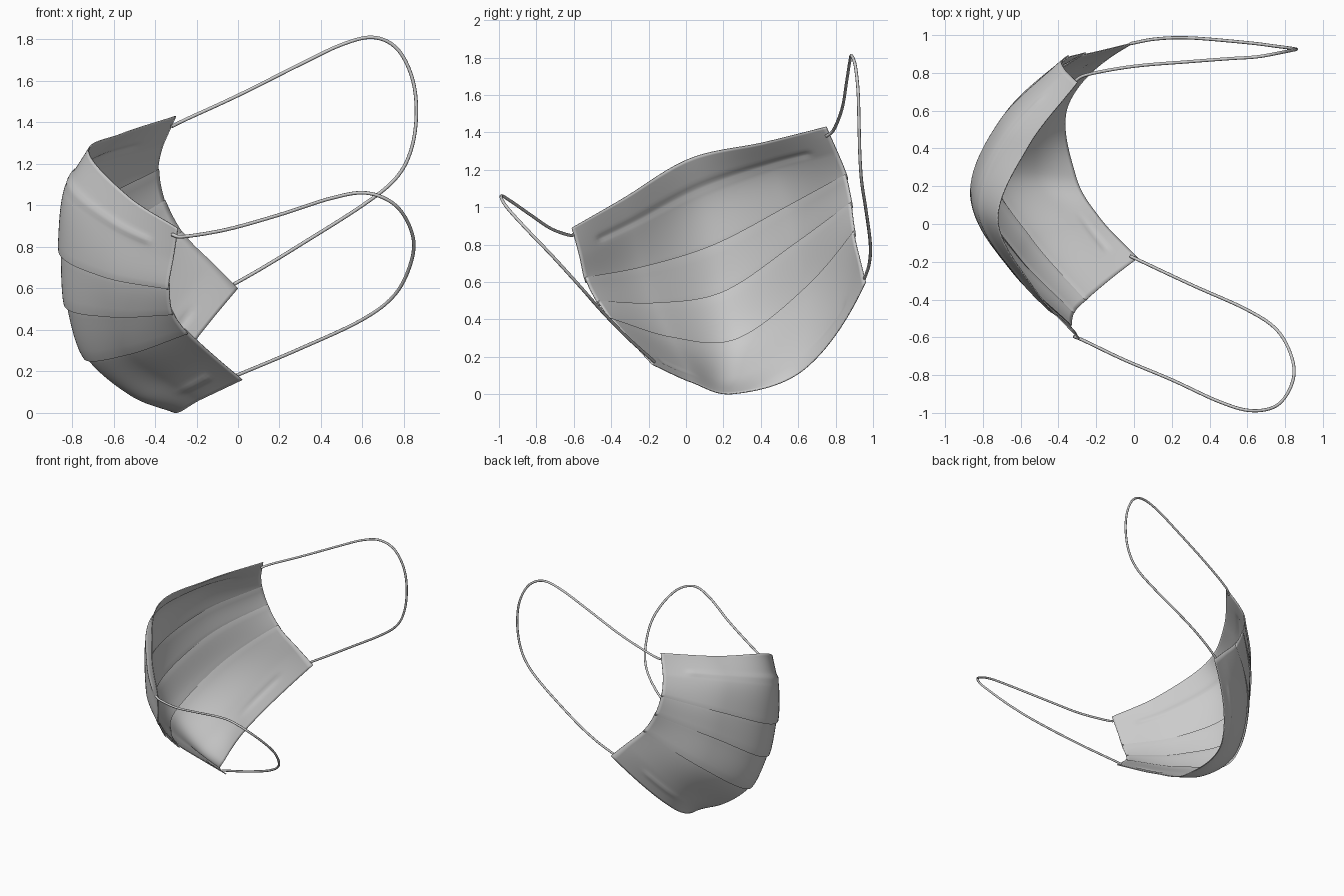
import bpy, bmesh, math
from mathutils import Vector

if "Cube" in bpy.data.objects:
    bpy.data.objects.remove(bpy.data.objects["Cube"])

# Five points across each row, near side to far side; rows run top edge to bottom edge
ROWS = [[Vector(p) for p in r] for r in [
    [(-.29, -.61, .89), (-.53, -.34, 1.045), (-.72, .02, 1.26), (-.56, .41, 1.345), (-.30, .75, 1.43)],
    [(-.31, -.57, .75), (-.61, -.28, .88), (-.83, .08, 1.06), (-.69, .46, 1.20), (-.36, .81, 1.29)],
    [(-.33, -.53, .60), (-.64, -.23, .66), (-.85, .15, .78), (-.70, .54, .98), (-.38, .86, 1.15)],
    [(-.31, -.46, .48), (-.61, -.16, .47), (-.825, .20, .53), (-.67, .58, .78), (-.34, .885, 1.0)],
    [(-.24, -.39, .39), (-.53, -.07, .29), (-.735, .27, .28), (-.59, .645, .55), (-.25, .90, .85)],
    [(-.11, -.28, .27), (-.33, .0, .15), (-.52, .27, .09), (-.43, .68, .34), (-.12, .93, .72)],
    [(.02, -.18, .16), (-.18, .03, .065), (-.31, .26, .004), (-.345, .64, .14), (0, .96, .60)],
]]


def spline(pts, t, bend=0):
    """Catmull-Rom through pts, t in 0..len-1; bend keeps the curvature going at the far end."""
    n = len(pts)
    i = max(0, min(int(math.floor(t)), n - 2))
    f = t - i
    p1, p2 = pts[i], pts[i + 1]
    p0 = pts[i - 1] if i > 0 else 2 * p1 - p2
    p3 = pts[i + 2] if i + 2 < n else 2 * p2 - p1 + bend * (p0 - 2 * p1 + p2)
    return .5 * (2 * p1 + (p2 - p0) * f + (2 * p0 - 5 * p1 + 4 * p2 - p3) * f * f
                 + (3 * p1 - p0 - 3 * p2 + p3) * f ** 3)


def surf(u, v):
    bend = max(0, min(1, (v - 2) / 3))
    pts = [spline(r, u * 4, bend) for r in ROWS]
    p = spline(pts, v)
    if v < 1:  # the stiff top band is almost flat down to the nose wire
        p = p.lerp(pts[0].lerp(pts[1], v), .75)
    return p


def normal(u, v):
    e = .02
    return (surf(u + e, v) - surf(u - e, v)).cross(surf(u, v + e) - surf(u, v - e)).normalized()


def ridge(u, v):
    """Raised nose wire in the top band and short seams in the bottom band."""
    fade = max(0, min(1, (u - .09) / .02, (.91 - u) / .02))
    nose = .008 * math.exp(-((v - .8) / .1) ** 2)
    seam = .006 * math.exp(-((v - 5.4) / .1) ** 2) * max(0, min(1, (abs(u - .5) - .2) / .1))
    return fade * (nose + seam)


# Mask body: four panels, each overlapping the next in a pleat
samples = []
for start, end, steps, lift in [(0, 2, 26, 1), (2, 3, 10, 1), (3, 4, 10, 1), (4, 6, 24, 0)]:
    for k in range(steps + 1):
        f = k / steps
        back = .16 * (1 - f) if start else 0
        samples.append((start + (end - start) * f, back, lift * f ** 2))

NU = 72
bm = bmesh.new()
grid = []
for v, back, lift in samples:
    line = []
    for i in range(NU + 1):
        u = i / NU
        mid = math.sin(math.pi * u)
        vv = v - back * (1 - .6 * mid)
        d = .015 * lift * (.6 + .4 * mid) + ridge(u, vv)
        line.append(bm.verts.new(surf(u, vv) + normal(u, vv) * d))
    grid.append(line)
for a, b in zip(grid, grid[1:]):
    for i in range(NU):
        bm.faces.new((a[i], a[i + 1], b[i + 1], b[i]))
mesh = bpy.data.meshes.new("mask_body")
bm.normal_update()
bm.to_mesh(mesh)
bm.free()
body = bpy.data.objects.new("mask_body", mesh)
bpy.context.collection.objects.link(body)
solid = body.modifiers.new("thickness", 'SOLIDIFY')
solid.thickness = .006
solid.offset = 0
bpy.context.view_layer.objects.active = body
body.select_set(True)
bpy.ops.object.shade_smooth_by_angle(angle=math.radians(40))


# Elastic ear loops
def ear_loop(name, path):
    pts = [Vector(p) for p in path]
    cu = bpy.data.curves.new(name, 'CURVE')
    cu.dimensions = '3D'
    cu.bevel_depth = .0085
    cu.bevel_resolution = 2
    cu.use_fill_caps = True
    n = (len(pts) - 1) * 8
    sp = cu.splines.new('POLY')
    sp.points.add(n)
    for i in range(n + 1):
        sp.points[i].co = (*spline(pts, i / 8), 1)
    sp.use_smooth = True
    bpy.context.collection.objects.link(bpy.data.objects.new(name, cu))


ear_loop("near_ear_loop", [
    (-.32, -.595, .86), (-.26, -.62, .85), (-.05, -.72, .885), (.2, -.825, .955), (.45, -.94, 1.035),
    (.62, -.988, 1.06), (.76, -.958, 1.0), (.838, -.84, .87), (.838, -.715, .74), (.76, -.565, .575),
    (.6, -.455, .45), (.3, -.32, .31), (-.02, -.17, .175)])
ear_loop("far_ear_loop", [
    (-.32, .75, 1.38), (-.25, .79, 1.415), (0, .835, 1.53), (.3, .86, 1.68), (.5, .875, 1.775),
    (.65, .885, 1.81), (.765, .905, 1.757), (.838, .92, 1.62), (.86, .925, 1.45), (.835, .93, 1.27),
    (.76, .94, 1.13), (.6, .96, 1.0), (.3, .985, .81), (.12, .98, .70), (-.02, .955, .62)])
